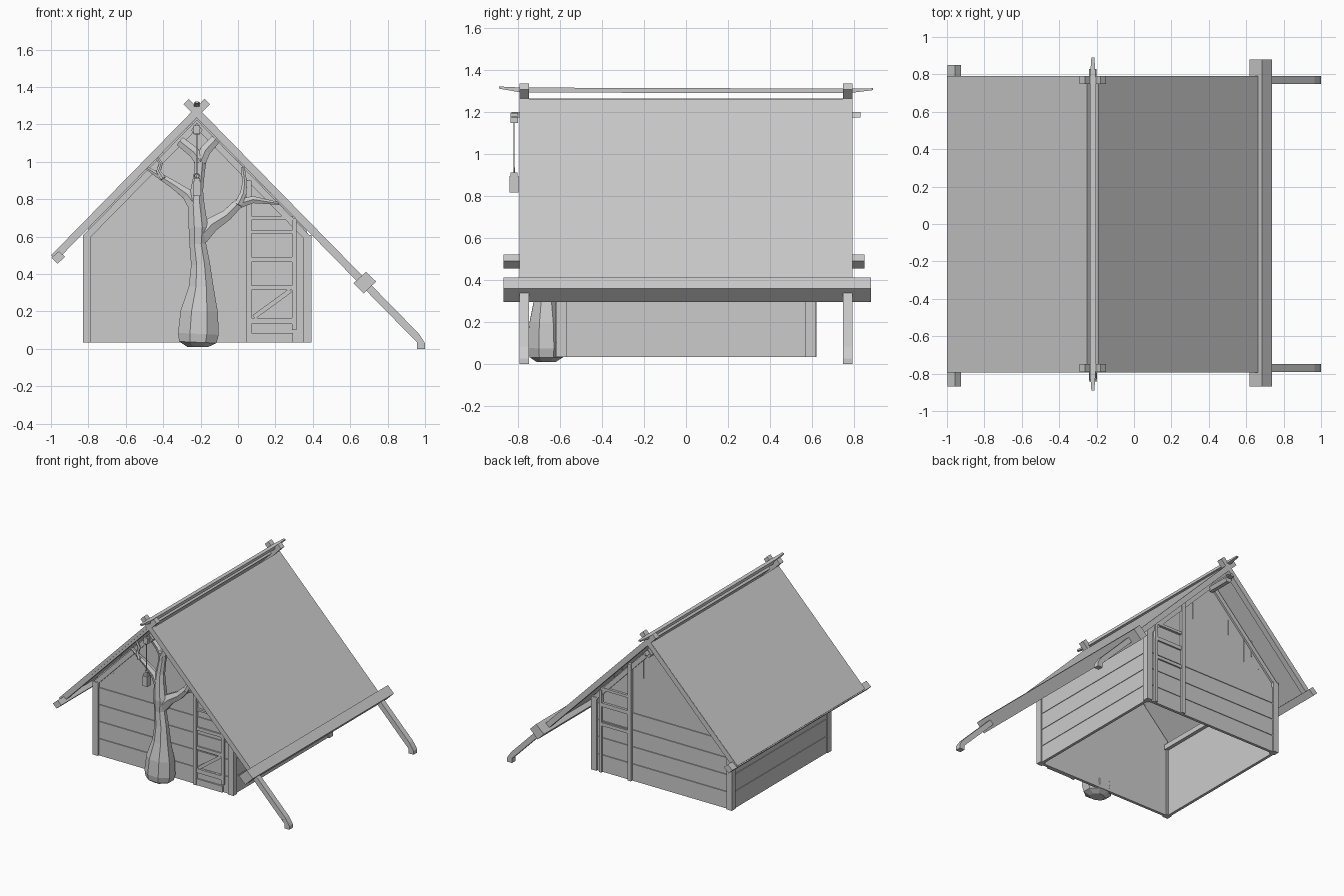
import bpy, bmesh
from mathutils import Vector
from math import cos, sin, pi

if "Cube" in bpy.data.objects:
    bpy.data.objects.remove(bpy.data.objects["Cube"])


def finish(name, bm):
    bmesh.ops.recalc_face_normals(bm, faces=bm.faces)
    me = bpy.data.meshes.new(name)
    bm.to_mesh(me)
    bm.free()
    ob = bpy.data.objects.new(name, me)
    bpy.context.collection.objects.link(ob)
    return ob


def prism(name, pts, y0, y1):
    """Extrude an xz outline from y0 to y1."""
    bm = bmesh.new()
    a = [bm.verts.new((x, y0, z)) for x, z in pts]
    b = [bm.verts.new((x, y1, z)) for x, z in pts]
    bm.faces.new(a)
    bm.faces.new(b)
    n = len(pts)
    for i in range(n):
        j = (i + 1) % n
        bm.faces.new((a[i], a[j], b[j], b[i]))
    return finish(name, bm)


def box(name, x0, x1, y0, y1, z0, z1):
    return prism(name, [(x0, z0), (x1, z0), (x1, z1), (x0, z1)], y0, y1)


def bar(name, p, q, t0, t1, y0, y1):
    """Slanted board along p-q in xz, spanning offsets t0..t1 from that line (up is positive)."""
    p, q = Vector(p), Vector(q)
    d = (q - p).normalized()
    n = Vector((-d.y, d.x))
    if n.y < 0:
        n = -n
    return prism(name, [p + n * t0, q + n * t0, q + n * t1, p + n * t1], y0, y1)


def tube(name, rings, sides=8):
    """Loft through (x, y, z, radius); rings follow the path."""
    bm = bmesh.new()
    pts = [Vector(r[:3]) for r in rings]
    loops = []
    for i, r in enumerate(rings):
        d = (pts[min(i + 1, len(pts) - 1)] - pts[max(i - 1, 0)]).normalized()
        u = Vector((0, 1, 0)).cross(d).normalized()
        v = d.cross(u)
        loops.append([bm.verts.new(pts[i] + r[3] * (u * cos(2 * pi * (k + .5) / sides)
                      + v * .8 * sin(2 * pi * (k + .5) / sides))) for k in range(sides)])
    for a, b in zip(loops, loops[1:]):
        for k in range(sides):
            j = (k + 1) % sides
            bm.faces.new((a[k], a[j], b[j], b[k]))
    bm.faces.new(loops[0])
    bm.faces.new(loops[-1])
    return finish(name, bm)


# roof lines
RT, RB = (-.2775, 1.322), (.95, .07)
LT, LB = (-.165, 1.322), (-.98, .49)


def at(top, bot, x):
    t = (x - top[0]) / (bot[0] - top[0])
    return (x, top[1] + t * (bot[1] - top[1]))


# crossed rafters, the right ones reaching the ground
for s, side in ((-1, "front"), (1, "back")):
    y0, y1 = s * .77 - .022, s * .77 + .022
    bar(side + "_right_rafter", RT, RB, -.02, .02, y0, y1)
    prism(side + "_rafter_foot", [(.936, .056), (.957, .035), (.957, 0), (1, 0), (1, .028),
                                  (.988, .049), (.964, .084)], y0, y1)
    bar(side + "_left_rafter", LT, LB, -.02, .02, y0, y1)

# roof panels
bar("right_roof", at(RT, RB, -.205), at(RT, RB, .66), -.002, .021, -.793, .79)
bar("left_roof", at(LT, LB, -.235), at(LT, LB, -.985), -.002, .021, -.793, .79)

# ridge pole, ridge beam and eave beams
bm = bmesh.new()
prof = []
for y, w, z0, z1 in ((-.89, .008, 1.312, 1.322), (-.78, .016, 1.293, 1.317),
                     (.78, .016, 1.291, 1.312), (.89, .008, 1.305, 1.314)):
    prof.append([bm.verts.new((-.22 + dx * w, y, z)) for dx, z in ((-1, z0), (1, z0), (1, z1), (-1, z1))])
for a, b in zip(prof, prof[1:]):
    for k in range(4):
        bm.faces.new((a[k], a[(k + 1) % 4], b[(k + 1) % 4], b[k]))
bm.faces.new(prof[0])
bm.faces.new(prof[-1])
finish("ridge_pole", bm)
prism("ridge_beam", [(-.25, 1.17), (-.235, 1.145), (-.205, 1.145), (-.19, 1.17), (-.22, 1.21)], -.79, .79)
for s in (-1, 1):
    prism("ridge_beam_tip", [(-.24, 1.175), (-.2, 1.175), (-.22, 1.2)], s * .78, s * .83)
prism("right_eave_beam", [(.617, .35), (.672, .295), (.738, .36), (.685, .412)], -.87, .88)
prism("left_eave_beam", [(-.998, .487), (-.965, .455), (-.925, .492), (-.957, .522)], -.87, .85)

# gable walls, lower planks, trims
levels = [.035, .17, .305, .437, .57]
for s, side in ((-1, "front"), (1, "back")):
    prism(side + "_wall", [(-.8, .035), (.37, .035), (.37, .63), (-.22, 1.235), (-.8, .65)],
          s * .582, s * .597)
    for a, b in zip(levels, levels[1:]):
        box(side + "_plank", -.8, .37, s * .59, s * .604, a, b - .004)
    bar(side + "_left_gable_trim", (-.825, .61), (-.22, 1.225), -.035, 0, s * .595, s * .612)
    bar(side + "_right_gable_trim", (.39, .60), (-.22, 1.225), -.035, 0, s * .595, s * .612)
    for x0 in (-.83, .347):
        box(side + "_corner_post", x0, x0 + .045, s * .57, s * .617, .035, .61)
    # seams between upright gable boards
    for x, z0, z1 in ((-.66, .67, .71), (-.595, .75, .88), (-.525, .68, .9), (-.38, .85, .97),
                      (-.05, .86, 1.0), (.07, .86, .92), (.14, .84, .9), (.21, .77, .84), (.3, .67, .71)):
        box(side + "_board_seam", x - .003, x + .003, s * .59, s * .6, z0, z1)

# side walls
for x, s, side in ((-.808, -1, "left"), (.366, 1, "right")):
    box(side + "_wall", x - .008, x + .008, -.59, .59, .035, .62)
    for a, b in zip(levels, levels[1:]):
        box(side + "_plank", x, x + s * .014, -.575, .575, a, b - .004)
    box(side + "_wall_plate", x - s * .035, x, -.59, .59, .57, .61)

# front door
for x0, x1, z0, z1 in ((.043, .072, .035, .9), (.29, .312, .1, .7)):
    box("front_door_post", x0, x1, -.622, -.595, z0, z1)
for z0, z1 in ((.035, .085), (.132, .165), (.315, .34), (.465, .49), (.618, .633), (.69, .71)):
    box("front_door_rail", .07, .295, -.616, -.595, z0, z1)
bar("front_door_brace", (.085, .17), (.28, .312), -.012, .012, -.614, -.595)

# back frame
for x0, x1, z1 in ((.043, .072, .95), (.3, .32, .68)):
    box("back_frame_post", x0, x1, .595, .622, .035, z1)
for z0, z1 in ((.4, .425), (.55, .58), (.68, .7)):
    box("back_frame_rail", .07, .31, .595, .616, z0, z1)

# tree against the front wall
tube("tree_trunk", [(-.215, -.665, .01, .06), (-.215, -.665, .035, .108), (-.212, -.665, .08, .118),
                    (-.207, -.665, .2, .108), (-.197, -.665, .33, .072), (-.2, -.66, .45, .055),
                    (-.215, -.655, .56, .048), (-.212, -.655, .65, .056), (-.222, -.65, .77, .046),
                    (-.22, -.648, .85, .036), (-.205, -.645, .95, .03), (-.2, -.64, 1.03, .038)])
branches = {
    "tree_right_branch": [(-.2, .6, .05), (-.14, .665, .045), (-.06, .715, .034), (0, .775, .03),
                          (.08, .798, .022), (.22, .777, .008)],
    "tree_right_twig": [(0, .77, .024), (.028, .83, .02), (.036, .89, .014), (.025, .97, .012)],
    "tree_left_branch": [(-.22, .75, .045), (-.27, .825, .034), (-.34, .875, .025), (-.42, .925, .018),
                         (-.485, .965, .01)],
    "tree_left_twig": [(-.4, .91, .016), (-.425, .95, .014), (-.412, .99, .012), (-.44, 1.03, .01)],
    "tree_left_fork": [(-.2, 1.0, .032), (-.235, 1.05, .034), (-.31, 1.11, .03)],
    "tree_right_fork": [(-.2, 1.0, .032), (-.175, 1.06, .034), (-.12, 1.12, .03)],
}
for name, path in branches.items():
    tube(name, [(x, -.65 + .03 * i / len(path), z, r) for i, (x, z, r) in enumerate(path)], 6)

# hanging lantern
box("lantern_bracket", -.237, -.203, -.835, -.8, 1.148, 1.195)
box("lantern_wire", -.2225, -.2175, -.8205, -.8155, .93, 1.15)
bpy.ops.mesh.primitive_torus_add(location=(-.22, -.818, .925), rotation=(pi / 2, 0, 0), major_radius=.013,
                                 minor_radius=.003, major_segments=10, minor_segments=4)
bpy.context.object.name = "lantern_ring"
box("lantern_body", -.241, -.199, -.841, -.797, .817, .895)
box("lantern_cap", -.236, -.204, -.836, -.802, .895, .913)
